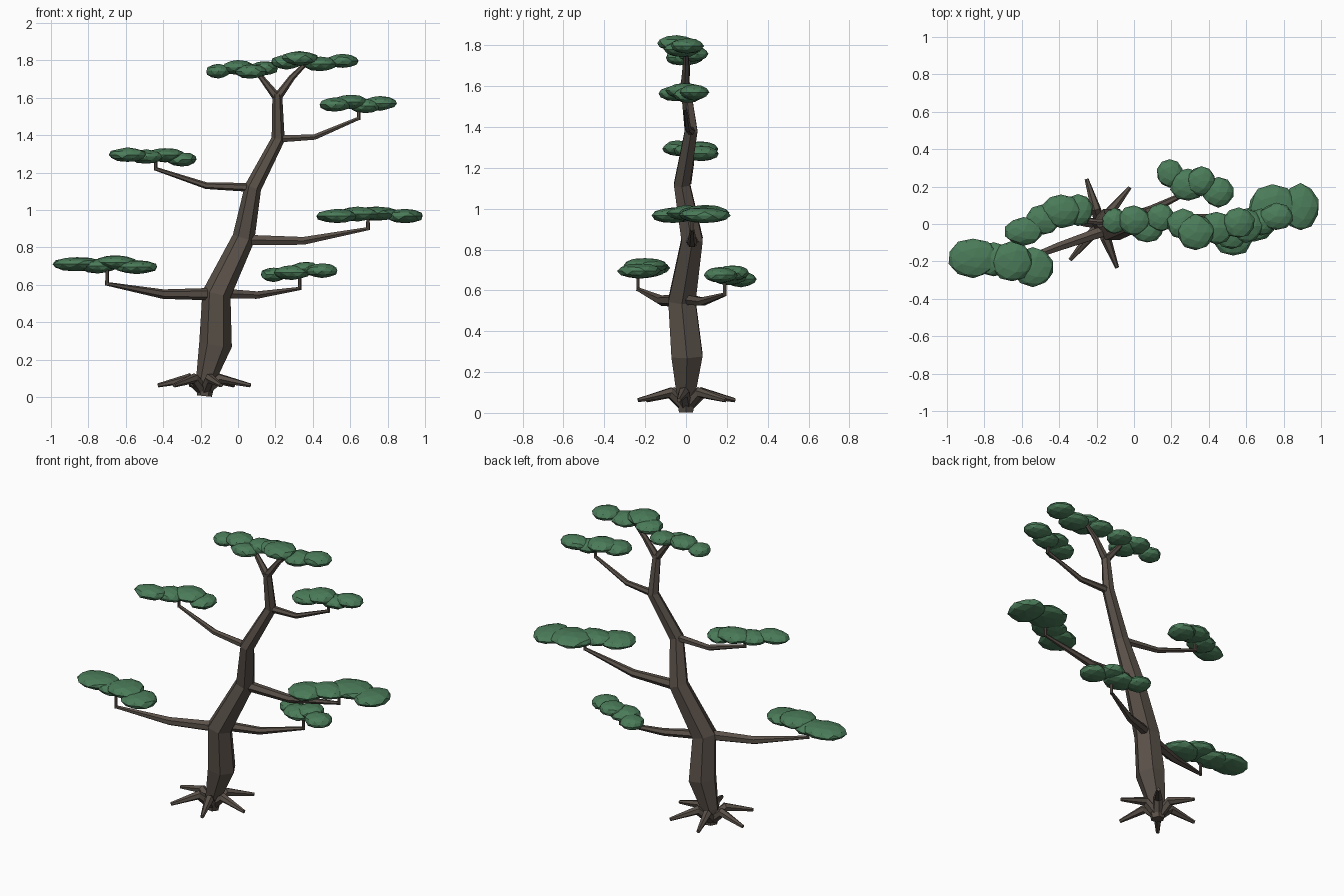
import bpy, bmesh, math, random
from mathutils import Vector, Matrix

random.seed(4)


def material(name, rgb):
    m = bpy.data.materials.new(name)
    m.diffuse_color = (*rgb, 1)
    return m


BARK = material("bark", (0.10, 0.08, 0.065))
LEAF = material("leaves", (0.07, 0.20, 0.10))


def finish(bm, name, mat):
    bmesh.ops.recalc_face_normals(bm, faces=bm.faces)
    me = bpy.data.meshes.new(name)
    bm.to_mesh(me)
    bm.free()
    me.materials.append(mat)
    ob = bpy.data.objects.new(name, me)
    bpy.context.collection.objects.link(ob)
    return ob


def add_tube(bm, path, sides):
    """Tapered faceted tube; path points are (x, y, z, radius)."""
    pts = [Vector(p[:3]) for p in path]
    t_old = (pts[1] - pts[0]).normalized()
    u = t_old.orthogonal().normalized()
    rings = []
    for i, p in enumerate(pts):
        a, b = pts[max(i - 1, 0)], pts[min(i + 1, len(pts) - 1)]
        t = ((p - a).normalized() + (b - p).normalized()).normalized()
        u = t_old.rotation_difference(t) @ u
        t_old = t
        v = t.cross(u)
        ring = []
        for k in range(sides):
            ang = math.tau * (k + 0.25) / sides
            ring.append(bm.verts.new(p + (u * math.cos(ang) + v * math.sin(ang)) * path[i][3]))
        rings.append(ring)
    for r, s in zip(rings, rings[1:]):
        for k in range(sides):
            n = (k + 1) % sides
            bm.faces.new((r[k], r[n], s[n], s[k]))
    bm.faces.new(rings[0][::-1])
    bm.faces.new(rings[-1])


def tube(name, paths, sides):
    bm = bmesh.new()
    for path in paths:
        add_tube(bm, path, sides)
    return finish(bm, name, BARK)


def foliage(name, blobs):
    """Pad of flattened rough blobs: (x, y, z, rx, ry)."""
    bm = bmesh.new()
    for x, y, z, rx, ry in blobs:
        mat = Matrix.Translation((x, y, z)) @ Matrix.Diagonal((rx, ry, 0.038, 1))
        vs = bmesh.ops.create_icosphere(bm, subdivisions=2, radius=1)["verts"]
        for v in vs:
            v.co = mat @ (v.co * random.uniform(0.96, 1.06))
    finish(bm, name, LEAF)


# Trunk
tube("trunk", [[(-0.18, 0, 0.005, 0.04), (-0.17, 0, 0.1, 0.054), (-0.12, 0.005, 0.28, 0.088),
                (-0.115, -0.02, 0.55, 0.077), (0.03, 0.03, 0.85, 0.06), (0.08, -0.02, 1.12, 0.045),
                (0.215, 0.025, 1.38, 0.036), (0.21, -0.005, 1.62, 0.026)]], 6)

# Surface roots
roots = []
for deg in (51, 107, 172, 230, 291, 352):
    c, s = math.cos(math.radians(deg)), math.sin(math.radians(deg))
    roots.append([(-0.18 + c * r, s * r, z, w) for r, z, w in
                  ((0.01, 0.035, 0.03), (0.085, 0.1, 0.028), (0.25, 0.062, 0.011))])
tube("roots", roots, 6)

# Side branches: start, elbow, tip, top of the twig under the pad, base radius
branches = {
    "lower_left": ((-0.11, -0.02, 0.55), (-0.40, -0.12, 0.55), (-0.70, -0.235, 0.605), 0.70, 0.034),
    "lower_right": ((-0.11, 0, 0.555), (0.10, 0.08, 0.545), (0.33, 0.19, 0.58), 0.66, 0.030),
    "middle_right": ((0.03, 0.03, 0.84), (0.35, 0.03, 0.835), (0.695, 0.03, 0.90), 0.96, 0.032),
    "middle_left": ((0.08, -0.02, 1.12), (-0.17, 0.01, 1.13), (-0.44, 0.03, 1.22), 1.28, 0.024),
    "upper_right": ((0.215, 0.025, 1.38), (0.41, 0.01, 1.39), (0.645, -0.005, 1.49), 1.56, 0.022),
}
for name, (a, b, c, top, r) in branches.items():
    tube(name + "_branch", [[(*a, r), (*b, r * 0.75), (*c, 0.01)],
                            [(*c[:2], c[2] - 0.008, 0.01), (*c[:2], top, 0.009)]], 6)

# Fork at the top
tube("top_fork", [[(0.21, -0.005, 1.60, 0.024), (0.10, 0.01, 1.74, 0.012)],
                  [(0.21, -0.005, 1.60, 0.024), (0.29, 0, 1.71, 0.017), (0.36, 0, 1.78, 0.011)]], 6)

# Foliage pads
foliage("lower_left_pad", [(-0.86, -0.18, 0.71, 0.135, 0.105), (-0.65, -0.20, 0.72, 0.11, 0.11),
                           (-0.54, -0.23, 0.695, 0.115, 0.105), (-0.75, -0.19, 0.70, 0.10, 0.09)])
foliage("lower_right_pad", [(0.19, 0.27, 0.655, 0.07, 0.075), (0.29, 0.21, 0.665, 0.10, 0.085),
                            (0.36, 0.23, 0.685, 0.075, 0.08), (0.45, 0.17, 0.675, 0.085, 0.08)])
foliage("middle_right_pad", [(0.53, -0.06, 0.967, 0.11, 0.11), (0.64, 0, 0.978, 0.11, 0.09),
                             (0.74, 0.09, 0.98, 0.13, 0.12), (0.89, 0.09, 0.967, 0.10, 0.125)])
foliage("middle_left_pad", [(-0.59, -0.04, 1.295, 0.10, 0.075), (-0.39, 0.07, 1.293, 0.105, 0.09),
                            (-0.30, 0.075, 1.27, 0.08, 0.085), (-0.49, 0.02, 1.285, 0.09, 0.08)])
foliage("upper_right_pad", [(0.52, -0.05, 1.563, 0.085, 0.085), (0.60, -0.01, 1.578, 0.09, 0.09),
                            (0.76, 0.04, 1.57, 0.09, 0.07), (0.68, 0.01, 1.555, 0.08, 0.07)])
foliage("top_left_pad", [(-0.105, 0.015, 1.742, 0.065, 0.07), (0, 0.02, 1.762, 0.085, 0.08),
                         (0.07, -0.03, 1.74, 0.085, 0.07), (0.14, 0.035, 1.758, 0.075, 0.075)])
foliage("top_right_pad", [(0.26, 0, 1.79, 0.085, 0.08), (0.33, -0.045, 1.81, 0.10, 0.095),
                          (0.44, -0.02, 1.78, 0.09, 0.085), (0.56, 0.005, 1.797, 0.085, 0.08)])
